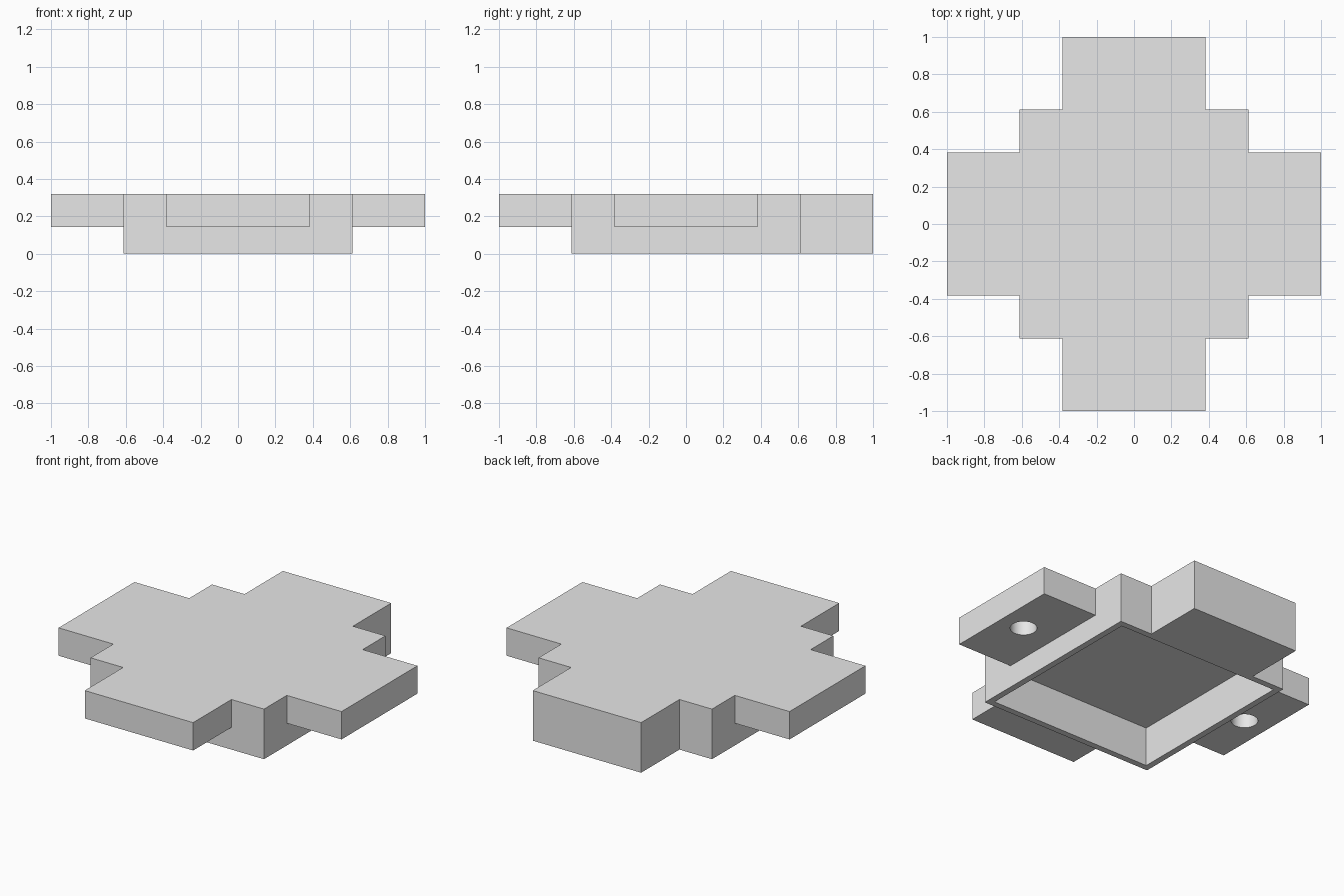
import bpy
import math

cube = bpy.data.objects.get("Cube")
if cube:
    bpy.data.objects.remove(cube, do_unlink=True)

TOP = 0.32          # upper face of the whole part
ARM_Z = 0.142       # underside of the thin arms
BODY = 0.613        # half width of the square body
CAVITY = 0.573      # half width of the hollow underneath
ARM = 0.383         # half width of each arm
ROOT = 0.595        # arms start inside the body wall

grey = bpy.data.materials.new("light grey")
grey.use_nodes = True
grey.diffuse_color = (0.8, 0.8, 0.8, 1)
grey.node_tree.nodes["Principled BSDF"].inputs["Base Color"].default_value = (0.8, 0.8, 0.8, 1)


def box(name, low, high):
    centre = [(a + b) / 2 for a, b in zip(low, high)]
    bpy.ops.mesh.primitive_cube_add(size=1, location=centre)
    obj = bpy.context.object
    obj.name = name
    obj.scale = [b - a for a, b in zip(low, high)]
    bpy.ops.object.transform_apply(location=True, rotation=True, scale=True)
    obj.data.materials.append(grey)
    return obj


def combine(target, tool, operation):
    mod = target.modifiers.new(operation.lower(), 'BOOLEAN')
    mod.operation = operation
    mod.solver = 'EXACT'
    mod.object = tool
    bpy.ops.object.select_all(action='DESELECT')
    bpy.context.view_layer.objects.active = target
    target.select_set(True)
    bpy.ops.object.modifier_apply(modifier=mod.name)
    bpy.data.objects.remove(tool, do_unlink=True)


# Square body
body = box("cross_housing", (-BODY, -BODY, 0), (BODY, BODY, TOP))

# Thin arms at the sides and front, full-height arm at the back
arms = [
    box("left_arm", (ROOT, -ARM, ARM_Z), (1, ARM, TOP)),
    box("right_arm", (-1, -ARM, ARM_Z), (-ROOT, ARM, TOP)),
    box("front_arm", (-ARM, -1, ARM_Z), (ARM, -ROOT, TOP)),
    box("back_arm", (-ARM, ROOT, 0), (ARM, 1, TOP)),
]
for arm in arms:
    combine(body, arm, 'UNION')

# Open hollow in the underside
combine(body, box("cavity_cutter", (-CAVITY, -CAVITY, -0.1), (CAVITY, CAVITY, 0.25)), 'DIFFERENCE')

# Blind round holes under the two side arms
for side in (-1, 1):
    bpy.ops.mesh.primitive_cylinder_add(vertices=32, radius=0.078, depth=0.24,
                                        location=(side * 0.835, 0, 0.16))
    hole = bpy.context.object
    hole.name = "hole_cutter"
    hole.data.materials.append(grey)
    combine(body, hole, 'DIFFERENCE')

bpy.context.view_layer.objects.active = body
body.select_set(True)
bpy.ops.object.shade_smooth_by_angle(angle=math.radians(30))
